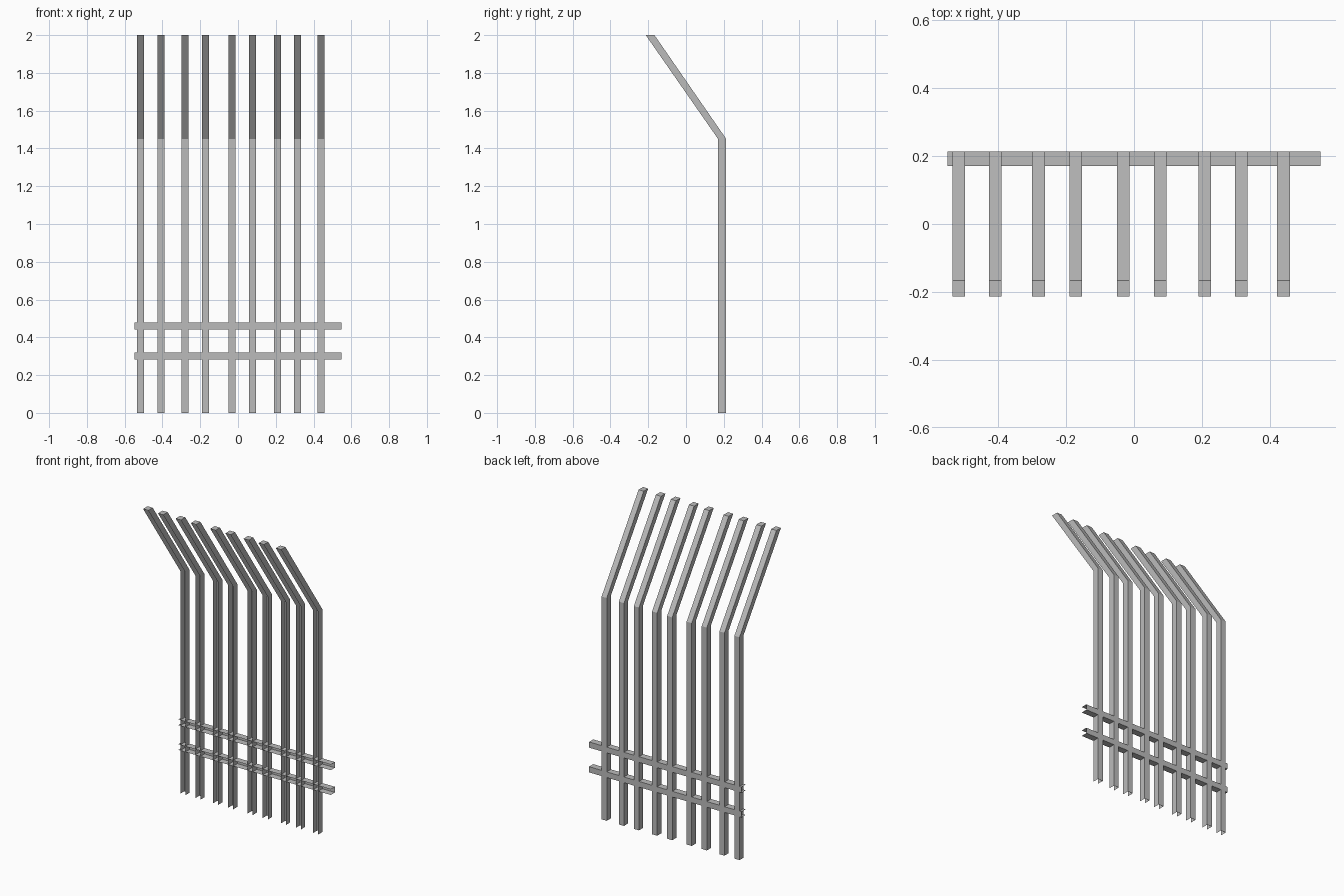
import bpy
import bmesh

cube = bpy.data.objects.get("Cube")
if cube:
    bpy.data.objects.remove(cube, do_unlink=True)

steel = bpy.data.materials.new("grey_steel")
steel.use_nodes = True
steel.diffuse_color = (0.5, 0.5, 0.5, 1)
steel.node_tree.nodes["Principled BSDF"].inputs["Base Color"].default_value = (0.5, 0.5, 0.5, 1)

FRONT, BACK = 0.17, 0.213   # depth of the channels
WIDTH = 0.037


def channel(name, sections, cap_end=False):
    """Sheet channel: each section is front, back, back, front, left open at the front."""
    bm = bmesh.new()
    rings = [[bm.verts.new(p) for p in section] for section in sections]
    for a, b in zip(rings, rings[1:]):
        for i in range(3):
            bm.faces.new((a[i], b[i], b[i + 1], a[i + 1]))
    if cap_end:
        bm.faces.new(rings[-1][::-1])
    mesh = bpy.data.meshes.new(name)
    bm.to_mesh(mesh)
    bm.free()
    mesh.materials.append(steel)
    obj = bpy.data.objects.new(name, mesh)
    bpy.context.collection.objects.link(obj)
    return obj


# Upright posts with a forward-leaning upper length and a capped top
post_centres = (-0.516, -0.408, -0.281, -0.172, -0.032, 0.077, 0.208, 0.316, 0.440)
post_path = ((FRONT, BACK, 0), (FRONT, BACK, 1.45), (-BACK, -0.167, 2))
for n, x in enumerate(post_centres, 1):
    l, r = x - WIDTH / 2, x + WIDTH / 2
    channel(f"post_{n}",
            [((r, f, z), (r, b, z), (l, b, z), (l, f, z)) for f, b, z in post_path],
            cap_end=True)

# Horizontal rails, open at the front and at both ends
for name, z in (("lower_rail", 0.300), ("upper_rail", 0.461)):
    lo, hi = z - WIDTH / 2, z + WIDTH / 2
    channel(name, [((x, FRONT, hi), (x, BACK, hi), (x, BACK, lo), (x, FRONT, lo))
                   for x in (-0.549, 0.549)])
